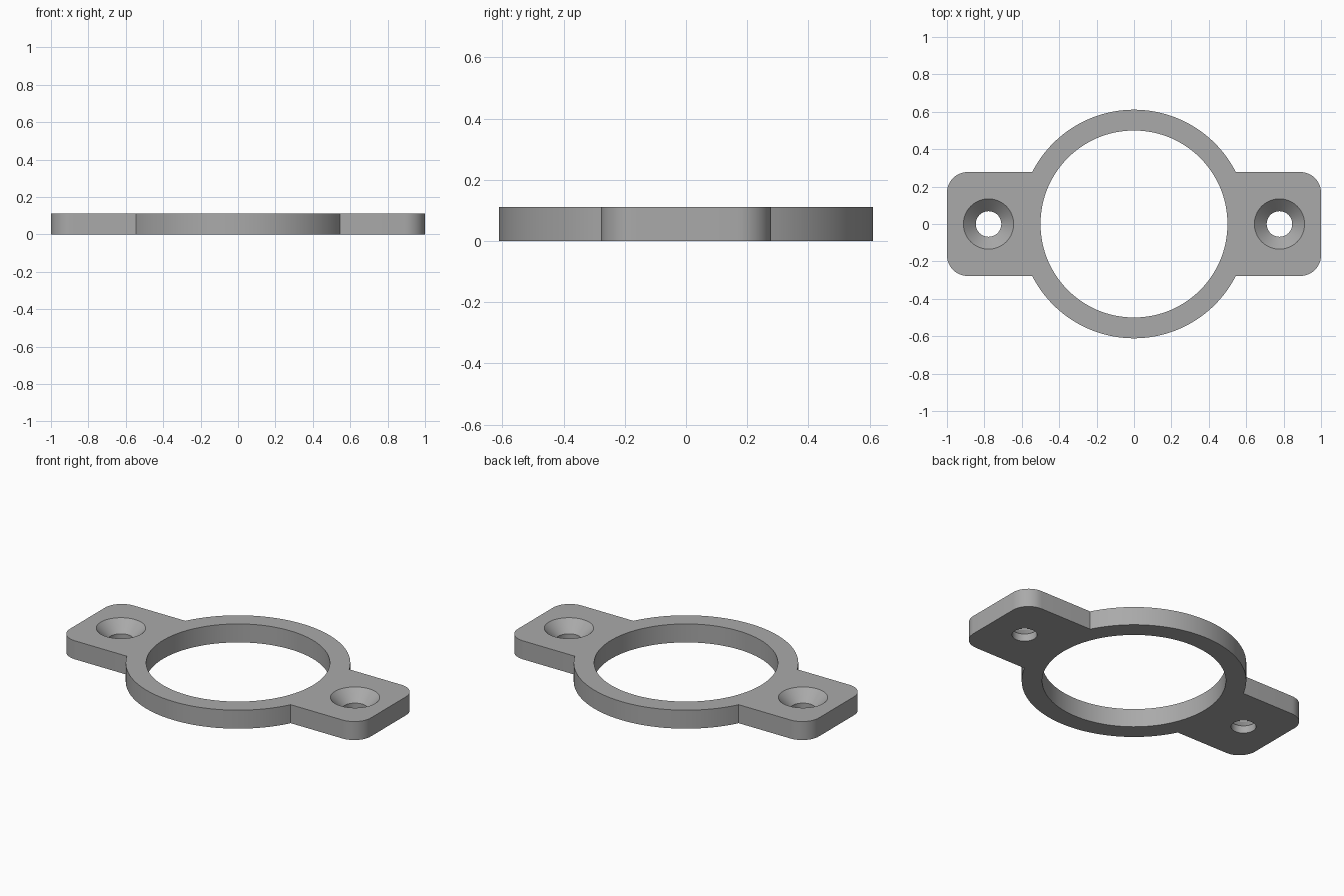
import bpy, bmesh, math

if "Cube" in bpy.data.objects:
    bpy.data.objects.remove(bpy.data.objects["Cube"])

U = 1 / 18                      # design unit
T = 2 * U                       # plate thickness
R_OUT, R_IN = 11 * U, 9 * U     # ring radii
HALF_W, CORNER = 5 * U, 2 * U   # tab half width and corner radius
HOLE_X, HOLE_R, SINK_R = 14 * U, 1.23 * U, 2.42 * U

grey = bpy.data.materials.new("plain grey")
grey.diffuse_color = (0.4, 0.4, 0.4, 1)
grey.use_nodes = True
grey.node_tree.nodes["Principled BSDF"].inputs["Base Color"].default_value = grey.diffuse_color


def arc(cx, cy, r, a0, a1, n):
    return [(cx + r * math.cos(a0 + (a1 - a0) * i / n),
             cy + r * math.sin(a0 + (a1 - a0) * i / n)) for i in range(n + 1)]


def finish(bm, name):
    bmesh.ops.recalc_face_normals(bm, faces=bm.faces)
    mesh = bpy.data.meshes.new(name)
    bm.to_mesh(mesh)
    bm.free()
    mesh.materials.append(grey)
    ob = bpy.data.objects.new(name, mesh)
    bpy.context.collection.objects.link(ob)
    return ob


def lathe_cutter(name, x, rings, n):
    """Closed solid from (radius, z) rings around a vertical axis."""
    bm = bmesh.new()
    loops = [[bm.verts.new((px, py, z)) for px, py in
              arc(x, 0, r, 0, 2 * math.pi, n)[:-1]] for r, z in rings]
    for a, b in zip(loops, loops[1:]):
        for i in range(n):
            j = (i + 1) % n
            bm.faces.new((a[i], a[j], b[j], b[i]))
    bm.faces.new(loops[0])
    bm.faces.new(loops[-1])
    ob = finish(bm, name)
    ob.hide_render = True
    return ob


# Outline: right tab, top arc, left tab, bottom arc
q = math.pi / 2
join = math.asin(HALF_W / R_OUT)
cx, cy = 1 - CORNER, HALF_W - CORNER
half = (arc(cx, -cy, CORNER, -q, 0, 12) + arc(cx, cy, CORNER, 0, q, 12)
        + arc(0, 0, R_OUT, join, math.pi - join, 64))
outline = half + [(-x, -y) for x, y in half]

bm = bmesh.new()
face = bm.faces.new([bm.verts.new((x, y, 0)) for x, y in outline])
ext = bmesh.ops.extrude_face_region(bm, geom=[face])
bmesh.ops.translate(bm, vec=(0, 0, T),
                    verts=[v for v in ext["geom"] if isinstance(v, bmesh.types.BMVert)])
plate = finish(bm, "mounting_ring_plate")

# Central opening and two countersunk screw holes
E = 0.02
sink = SINK_R - HOLE_R
cutters = [lathe_cutter("ring_opening_cutter", 0, [(R_IN, -E), (R_IN, T + E)], 128)]
for side, s in (("right", 1), ("left", -1)):
    cutters.append(lathe_cutter(
        side + "_screw_hole_cutter", s * HOLE_X,
        [(HOLE_R, -E), (HOLE_R, T - sink), (SINK_R + E, T + E)], 64))
bpy.context.view_layer.objects.active = plate
plate.select_set(True)
for c in cutters:
    m = plate.modifiers.new(c.name, "BOOLEAN")
    m.operation, m.solver, m.object = "DIFFERENCE", "EXACT", c
    bpy.ops.object.modifier_apply(modifier=m.name)
for c in cutters:
    bpy.data.objects.remove(c)

bpy.ops.object.shade_smooth_by_angle(angle=math.radians(30))
